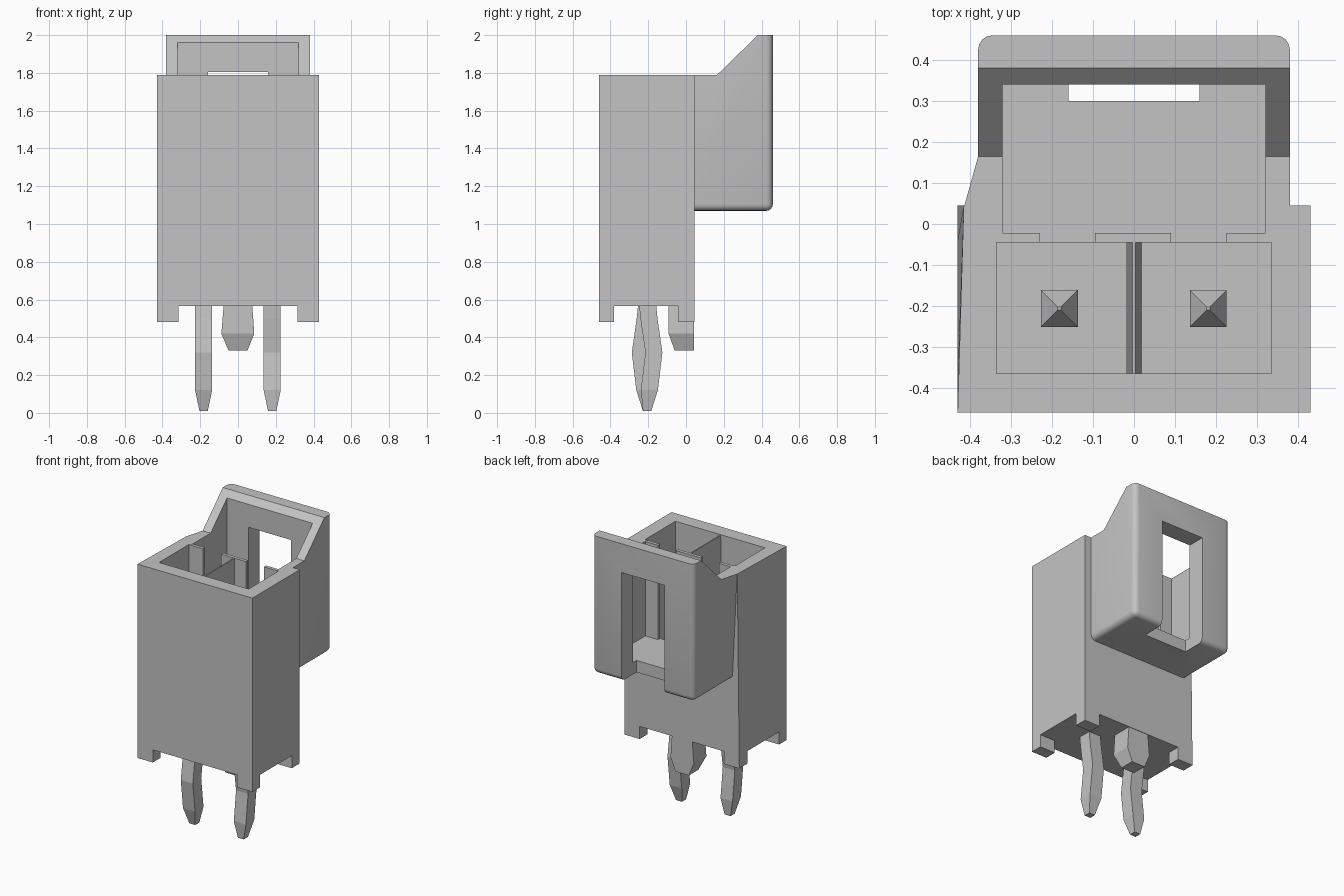
import bpy, bmesh
from mathutils import Vector
from math import radians

if "Cube" in bpy.data.objects:
    bpy.data.objects.remove(bpy.data.objects["Cube"], do_unlink=True)

GREY = (0.55, 0.55, 0.55, 1)
mat = bpy.data.materials.new("plain grey")
mat.use_nodes = True
mat.diffuse_color = GREY
mat.node_tree.nodes["Principled BSDF"].inputs["Base Color"].default_value = GREY


def finish(name, bm):
    bmesh.ops.recalc_face_normals(bm, faces=bm.faces)
    mesh = bpy.data.meshes.new(name)
    bm.to_mesh(mesh)
    bm.free()
    mesh.materials.append(mat)
    ob = bpy.data.objects.new(name, mesh)
    bpy.context.collection.objects.link(ob)
    return ob


def loft(name, sections):
    """Join rectangular sections (x0, x1, y0, y1, z) from bottom to top."""
    bm = bmesh.new()
    rings = [[bm.verts.new(p) for p in ((a, c, z), (b, c, z), (b, d, z), (a, d, z))]
             for a, b, c, d, z in sections]
    for low, high in zip(rings, rings[1:]):
        for i in range(4):
            j = (i + 1) % 4
            bm.faces.new((low[i], low[j], high[j], high[i]))
    bm.faces.new(rings[0])
    bm.faces.new(rings[-1])
    return finish(name, bm)


def box(name, x0, x1, y0, y1, z0, z1):
    return loft(name, [(x0, x1, y0, y1, z0), (x0, x1, y0, y1, z1)])


def combine(ob, other, operation):
    mod = ob.modifiers.new(operation.lower(), "BOOLEAN")
    mod.operation, mod.solver, mod.object = operation, "EXACT", other
    bpy.context.view_layer.objects.active = ob
    bpy.ops.object.modifier_apply(modifier=mod.name)
    bpy.data.objects.remove(other, do_unlink=True)


TOP, BOTTOM, BACK = 1.79, 0.48, 0.045

# Main housing block, its rear corner leaning in a little on one side
housing = box("housing", -0.43, 0.43, -0.46, BACK, BOTTOM, TOP)
for v in housing.data.vertices:
    if v.co.x < 0 and v.co.y > 0 and v.co.z > 1:
        v.co.x = -0.415

# Rear latch box: side profile pushed across x, rounded at the back and below
bm = bmesh.new()
profile = [(0.0, 1.07), (0.46, 1.07), (0.46, 2.0), (0.38, 2.0), (0.165, TOP), (0.0, TOP)]
face = bm.faces.new([bm.verts.new((-0.38, y, z)) for y, z in profile])
side = bmesh.ops.extrude_face_region(bm, geom=[face])["geom"]
bmesh.ops.translate(bm, vec=(0.76, 0, 0),
                    verts=[g for g in side if isinstance(g, bmesh.types.BMVert)])


def is_round(edge):
    a, b = (v.co for v in edge.verts)
    low = max(a.z, b.z) < 1.1 and max(a.y, b.y) > 0.4
    rear = min(a.y, b.y) > 0.45 and abs(a.x - b.x) < 0.01
    return low or rear


bmesh.ops.bevel(bm, geom=[e for e in bm.edges if is_round(e)], offset=0.035,
                offset_type="OFFSET", segments=4, profile=0.5, affect="EDGES")
combine(housing, finish("latch_box", bm), "UNION")

# Tapering fillet between the housing and the latch box
bm = bmesh.new()
for p in ((-0.415, 0.04, TOP), (-0.38, 0.165, TOP), (-0.37, 0.165, TOP),
          (-0.37, 0.04, TOP), (-0.38, 0.04, 1.07)):
    bm.verts.new(Vector(p))
bmesh.ops.convex_hull(bm, input=bm.verts)
finish("side_fillet", bm)

# Hollows, latch slot and the cross of grooves that leaves four feet
cuts = [("pin_well", -0.335, 0.335, -0.365, -0.045, 0.7, 2.2),
        ("latch_well", -0.32, 0.32, -0.1, 0.34, 1.15, 2.2),
        ("latch_slot", -0.16, 0.16, 0.3, 0.6, 0.9, 1.805),
        ("groove_long", -0.315, 0.315, -1, BACK + 0.2, 0.3, 0.565),
        ("groove_cross", -1, 1, -0.38, -0.04, 0.3, 0.565)]
for cut in cuts:
    combine(housing, box(*cut), "DIFFERENCE")

# Divider with drafted sides, and the three narrow guide posts
loft("divider", [(-0.02, 0.02, -0.37, -0.04, 0.69), (-0.004, 0.004, -0.37, -0.04, TOP - 0.005)])
for name, x0, x1 in (("right_post", -0.34, -0.23), ("centre_post", -0.095, 0.09),
                     ("left_post", 0.225, 0.34)):
    box(name, x0, x1, -0.045, -0.022, 1.14, TOP - 0.002)

# Pins: pointed contact above, kinked solder tail below
for name, x, kink in (("right_pin", -0.182, -1), ("left_pin", 0.181, 1)):
    def section(half, shift, z):
        y = -0.206 + shift * kink
        return (x - half, x + half, y - half, y + half, z)
    loft(name, [section(0.022, 0, 0.01), section(0.045, 0.012, 0.12),
                section(0.045, 0.036, 0.32), section(0.045, 0.01, 0.5),
                section(0.045, 0, 0.6), section(0.045, 0, 1.36),
                section(0.004, 0, 1.43)])

# Locating peg under the rear wall
loft("locating_peg", [(-0.05, 0.05, -0.06, 0.042, 0.33), (-0.088, 0.086, -0.092, 0.042, 0.42),
                      (-0.075, 0.075, -0.092, 0.042, 0.58)])

# Smooth only the rounded edges of the housing
bpy.ops.object.select_all(action="DESELECT")
housing.select_set(True)
bpy.context.view_layer.objects.active = housing
bpy.ops.object.shade_smooth_by_angle(angle=radians(30))
